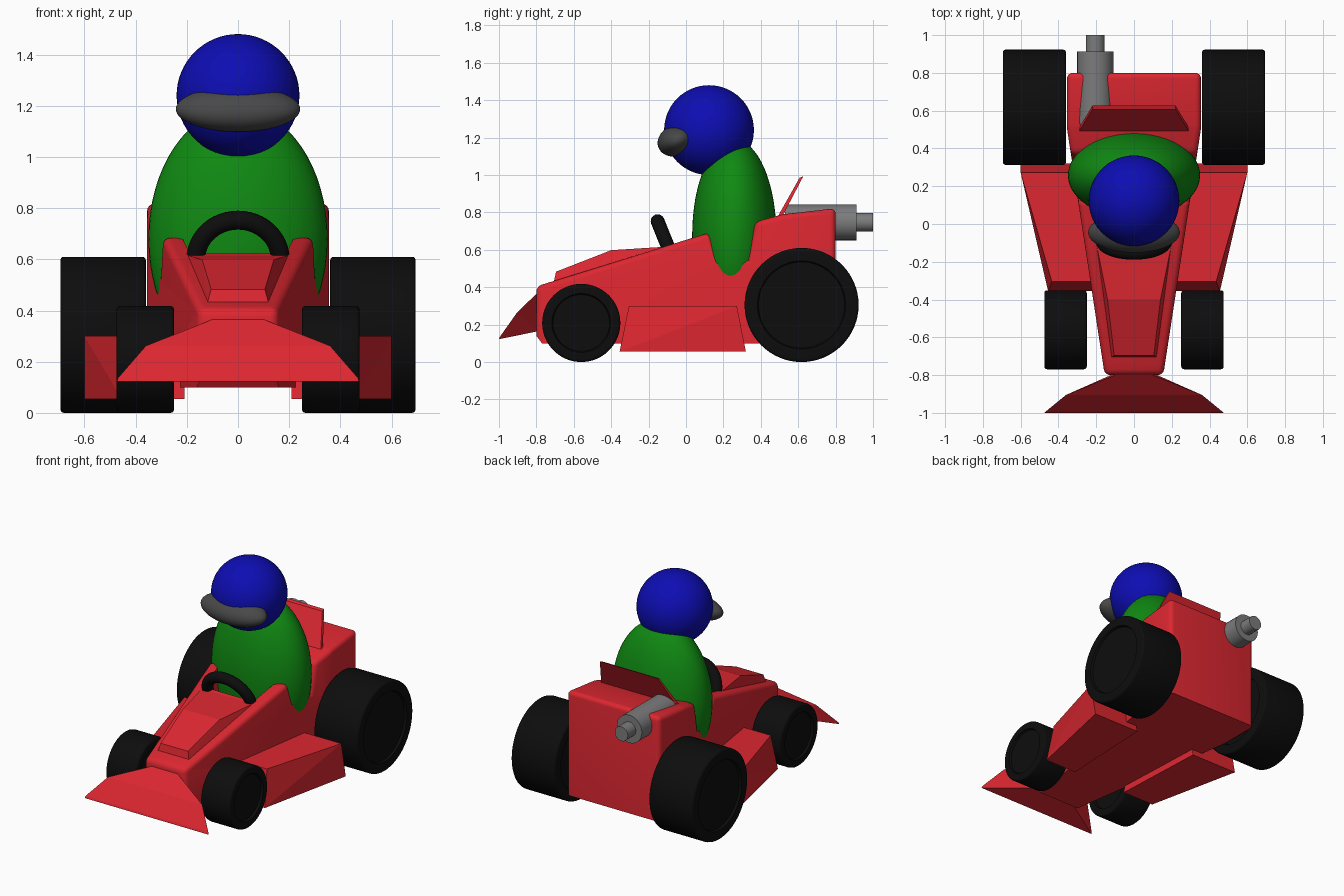
import bpy, bmesh, math
from mathutils import Matrix, Vector

if "Cube" in bpy.data.objects:
    bpy.data.objects.remove(bpy.data.objects["Cube"])


def material(name, r, g, b):
    m = bpy.data.materials.new(name)
    m.diffuse_color = (r, g, b, 1)
    m.use_nodes = True
    m.node_tree.nodes["Principled BSDF"].inputs["Base Color"].default_value = m.diffuse_color
    return m


RED = material("red paint", 0.72, 0.02, 0.03)
BLACK = material("black rubber", 0.004, 0.004, 0.004)
GREEN = material("green suit", 0.005, 0.25, 0.006)
BLUE = material("blue helmet", 0.004, 0.004, 0.45)
DARK = material("dark visor", 0.065, 0.065, 0.065)
GREY = material("grey metal", 0.2, 0.2, 0.2)


def finish(bm, name, mat, angle=None):
    bmesh.ops.recalc_face_normals(bm, faces=bm.faces)
    me = bpy.data.meshes.new(name)
    bm.to_mesh(me)
    bm.free()
    ob = bpy.data.objects.new(name, me)
    bpy.context.collection.objects.link(ob)
    me.materials.append(mat)
    if angle:
        smooth(ob, angle)
    return ob


def activate(ob):
    bpy.ops.object.select_all(action='DESELECT')
    ob.select_set(True)
    bpy.context.view_layer.objects.active = ob


def smooth(ob, angle):
    activate(ob)
    bpy.ops.object.shade_smooth_by_angle(angle=math.radians(angle))


def hull(name, points, mat, mirror=True):
    """Faceted convex part from a few corner points, mirrored across x."""
    bm = bmesh.new()
    for x, y, z in points:
        bm.verts.new((x, y, z))
        if mirror:
            bm.verts.new((-x, y, z))
    res = bmesh.ops.convex_hull(bm, input=bm.verts)
    bad = {v for v in res["geom_interior"] if isinstance(v, bmesh.types.BMVert)}
    bmesh.ops.delete(bm, geom=list(bad), context='VERTS')
    bmesh.ops.dissolve_limit(bm, angle_limit=0.02, verts=bm.verts, edges=bm.edges)
    return finish(bm, name, mat)


def ellipsoid(name, centre, radii, mat, tilt=0):
    bm = bmesh.new()
    bmesh.ops.create_uvsphere(bm, u_segments=48, v_segments=32, radius=1)
    bm.transform(Matrix.Translation(centre) @ Matrix.Rotation(tilt, 4, 'X')
                 @ Matrix.Diagonal((*radii, 1)))
    return finish(bm, name, mat, 60)


def half_width(y):
    return min(0.155 + 0.153 * (y + 0.8), 0.355)


# Body: side profile extruded, tapered towards the nose, top edges rounded
profile = [(-0.77, 0.10), (-0.80, 0.14), (-0.80, 0.405), (-0.74, 0.423),
           (0.125, 0.692), (0.17, 0.55), (0.33, 0.55), (0.37, 0.75),
           (0.52, 0.79), (0.80, 0.822), (0.80, 0.10)]
bm = bmesh.new()
face = bm.faces.new([bm.verts.new((-1, y, z)) for y, z in profile])
ext = bmesh.ops.extrude_face_region(bm, geom=[face])["geom"]
bmesh.ops.translate(bm, vec=(2, 0, 0),
                    verts=[v for v in ext if isinstance(v, bmesh.types.BMVert)])
bmesh.ops.bisect_plane(bm, geom=bm.verts[:] + bm.edges[:] + bm.faces[:],
                       plane_co=(0, 0.507, 0), plane_no=(0, 1, 0))
for v in bm.verts:
    v.co.x *= half_width(v.co.y)
bmesh.ops.recalc_face_normals(bm, faces=bm.faces)
rounded = [e for e in bm.edges
           if e.calc_face_angle(0) > 0.4 and e.is_convex
           and max(v.co.z for v in e.verts) > 0.2]
bmesh.ops.bevel(bm, geom=rounded, offset=0.045, segments=4, profile=0.5,
                affect='EDGES', clamp_overlap=True)
body = finish(bm, "body", RED)

# Cockpit opening
cut = [(half_width(y) - 0.075, y, z) for y in (-0.1, 0.34) for z in (0.33, 1.0)]
cutter = hull("cockpit_cutter", cut, RED)
cutter.hide_render = True
mod = body.modifiers.new("cockpit", 'BOOLEAN')
mod.operation = 'DIFFERENCE'
mod.solver = 'EXACT'
mod.object = cutter
activate(body)
bpy.ops.object.modifier_apply(modifier=mod.name)
bpy.data.objects.remove(cutter, do_unlink=True)
smooth(body, 30)

# Raised hood panel on the nose
hull("hood", [(0.118, -0.705, 0.40), (0.118, -0.705, 0.435), (0.105, -0.695, 0.483),
              (0.14, -0.40, 0.598), (0.165, -0.40, 0.50),
              (0.20, -0.10, 0.617), (0.205, -0.10, 0.56)], RED)

# Front wing
hull("front_wing", [(0.473, -1.0, 0.122), (0.47, -0.995, 0.135), (0.36, -0.905, 0.262),
                    (0.10, -0.80, 0.365), (0.10, -0.79, 0.165),
                    (0.25, -0.91, 0.155)], RED)

# Rear spoiler
hull("spoiler", [(0.30, 0.475, 0.75), (0.30, 0.495, 0.74),
                 (0.22, 0.607, 0.985), (0.22, 0.627, 0.993)], RED)


# Tyres with recessed side walls
def wheel(name, x0, x1, y, r):
    bm = bmesh.new()
    bmesh.ops.create_cone(bm, cap_ends=True, segments=64, radius1=r, radius2=r,
                          depth=x1 - x0)
    caps = [f for f in bm.faces if len(f.verts) > 4]
    rim = list({e for f in caps for e in f.edges})
    bmesh.ops.bevel(bm, geom=rim, offset=0.014, segments=3, profile=0.5,
                    affect='EDGES')
    caps = [f for f in bm.faces if len(f.verts) > 4]
    bmesh.ops.inset_individual(bm, faces=caps, thickness=r * 0.18, depth=0)
    bmesh.ops.inset_individual(bm, faces=caps, thickness=0.006, depth=-0.015)
    bm.transform(Matrix.Translation(((x0 + x1) / 2, y, r))
                 @ Matrix.Rotation(math.pi / 2, 4, 'Y'))
    finish(bm, name, BLACK, 35)


for side, s in (("right", 1), ("left", -1)):
    for end, a, b, y, r in (("front", 0.25, 0.475, -0.56, 0.209),
                            ("rear", 0.36, 0.694, 0.618, 0.305)):
        wheel(f"{end}_wheel_{side}", min(s * a, s * b), max(s * a, s * b), y, r)
    # Side pods
    hull(f"side_pod_{side}",
         [(s * x, y, z) for x, y, z in
          ((0.21, -0.355, 0.055), (0.455, -0.355, 0.055), (0.60, 0.32, 0.055),
           (0.24, 0.32, 0.055), (0.21, -0.305, 0.30), (0.435, -0.305, 0.30),
           (0.60, 0.272, 0.30), (0.24, 0.272, 0.30))], RED, mirror=False)


# Exhaust: stepped pipe
def pipe(name, y0, y1, r):
    bm = bmesh.new()
    bmesh.ops.create_cone(bm, cap_ends=True, segments=32, radius1=r, radius2=r,
                          depth=y1 - y0)
    bm.transform(Matrix.Translation((-0.205, (y0 + y1) / 2, 0.747))
                 @ Matrix.Rotation(math.pi / 2, 4, 'X'))
    finish(bm, name, GREY, 35)


pipe("exhaust_silencer", 0.53, 0.912, 0.096)
pipe("exhaust_tip", 0.88, 1.0, 0.05)

# Steering wheel
bpy.ops.mesh.primitive_torus_add(major_radius=0.165, minor_radius=0.037,
                                 major_segments=48, minor_segments=16,
                                 location=(0, -0.09, 0.6),
                                 rotation=(math.radians(112), 0, 0))
steering = bpy.context.object
steering.name = "steering_wheel"
steering.data.materials.append(BLACK)
smooth(steering, 60)

# Driver
ellipsoid("driver_torso", (0, 0.258, 0.68), (0.35, 0.225, 0.51), GREEN)
ellipsoid("helmet", (0, 0.123, 1.24), (0.24, 0.24, 0.24), BLUE)
ellipsoid("visor", (0, -0.045, 1.187), (0.243, 0.11, 0.085), DARK, math.radians(22))
